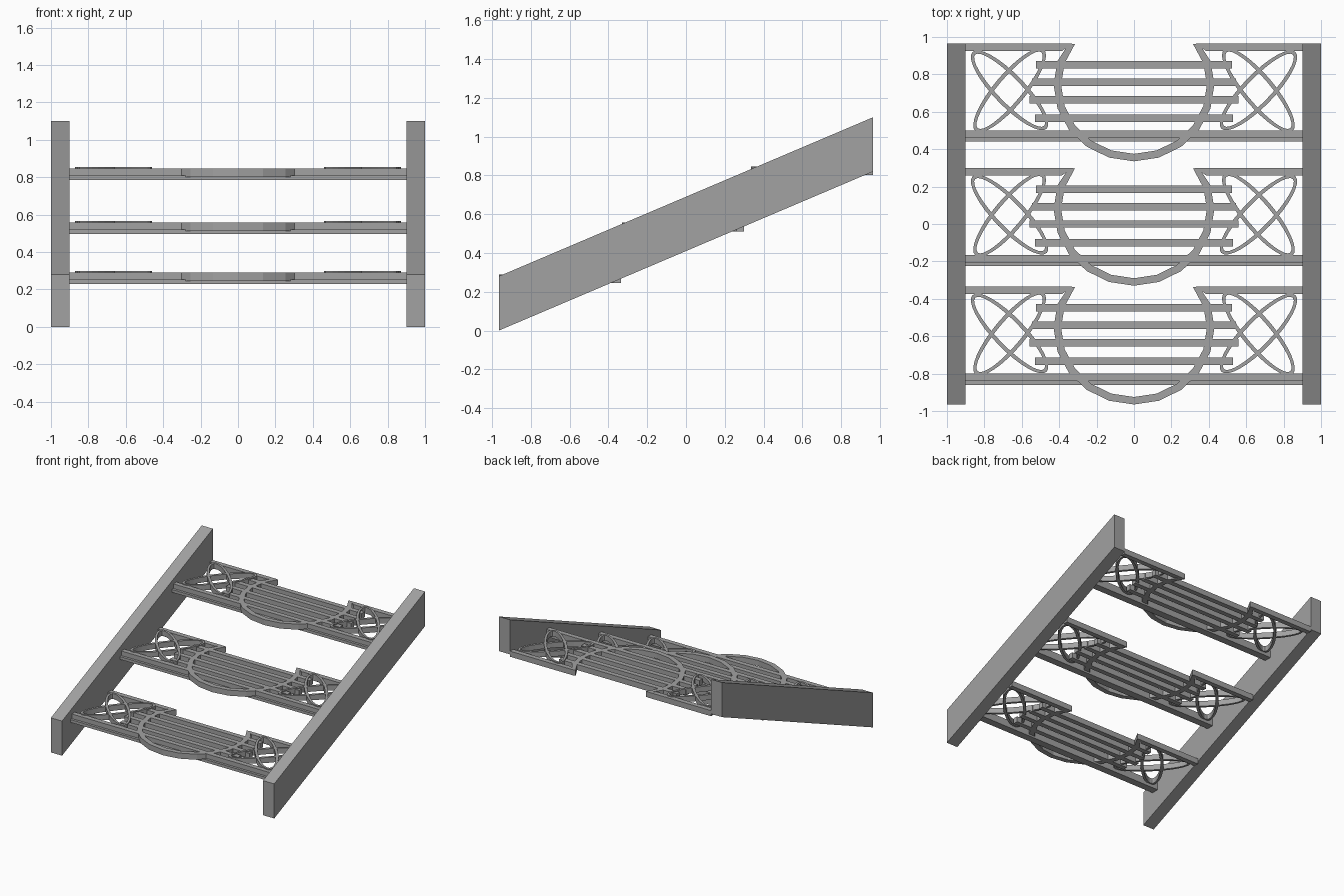
import bpy, bmesh
from math import sin, cos, radians, pi

if "Cube" in bpy.data.objects:
    bpy.data.objects.remove(bpy.data.objects["Cube"])

grey = bpy.data.materials.new("painted_grey")
grey.use_nodes = True
grey.diffuse_color = (0.36, 0.36, 0.36, 1)
grey.node_tree.nodes["Principled BSDF"].inputs["Base Color"].default_value = grey.diffuse_color


def finish(name, bm):
    bmesh.ops.recalc_face_normals(bm, faces=bm.faces)
    mesh = bpy.data.meshes.new(name)
    bm.to_mesh(mesh)
    bm.free()
    mesh.materials.append(grey)
    obj = bpy.data.objects.new(name, mesh)
    bpy.context.collection.objects.link(obj)
    return obj


def thicken(name, bm, depth, axis=2):
    """Extrude flat faces along an axis into a solid."""
    move = [0, 0, 0]
    move[axis] = depth
    new = bmesh.ops.extrude_face_region(bm, geom=bm.faces[:], use_keep_orig=True)["geom"]
    verts = [v for v in new if isinstance(v, bmesh.types.BMVert)]
    bmesh.ops.translate(bm, verts=verts, vec=move)
    return finish(name, bm)


def plate(name, outline, z0, z1):
    bm = bmesh.new()
    bm.faces.new([bm.verts.new((x, y, z0)) for x, y in outline])
    return thicken(name, bm, z1 - z0)


def bar(name, x0, x1, y0, y1, z0, z1):
    return plate(name, [(x0, y0), (x1, y0), (x1, y1), (x0, y1)], z0, z1)


def band(name, outer, inner, z0, z1, closed):
    """Flat strip between two matching paths, made solid."""
    bm = bmesh.new()
    a = [bm.verts.new((x, y, z0)) for x, y in outer]
    b = [bm.verts.new((x, y, z0)) for x, y in inner]
    n = len(a)
    for i in range(n if closed else n - 1):
        j = (i + 1) % n
        bm.faces.new((a[i], a[j], b[j], b[i]))
    return thicken(name, bm, z1 - z0)


def ellipse(cx, cy, rx, ry, turn, side):
    c, s = cos(turn), sin(turn)
    points = []
    for i in range(32):
        u, v = rx * cos(i * pi / 16), ry * sin(i * pi / 16)
        points.append((side * (cx + u * c - v * s), cy + u * s + v * c))
    return points


def tread(label, back, top):
    low = top - 0.045
    # Crossbars and the stepped front rail
    for i, (offset, half) in enumerate([(0.113, 0.525), (0.207, 0.545), (0.3, 0.56), (0.4, 0.53)]):
        y = back - offset
        bar(f"{label}_slat_{i + 1}", -half, half, y - 0.02, y + 0.02, low, top)
    bar(f"{label}_front_rail", -0.9, 0.9, back - 0.505, back - 0.465, low - 0.015, top)
    bar(f"{label}_front_lip", -0.9, 0.9, back - 0.525, back - 0.505, low - 0.015, low + 0.008)

    # Open hoop bulging past the front rail
    angles = [radians(-216 + 18 * i) for i in range(15)]
    cy = back - 0.22
    outer = [(0.43 * cos(t), min(cy + 0.41 * sin(t), back)) for t in angles]
    inner = [(0.39 * cos(t), cy + 0.37 * sin(t)) for t in angles]
    band(f"{label}_hoop", outer, inner, low, top, False)

    for side, word in ((1, "left"), (-1, "right")):
        # Back rail with its end cut to the hoop
        shape = [(0.33, back), (0.9, back), (0.9, back - 0.04), (0.385, back - 0.04)]
        plate(f"{label}_{word}_back_rail", [(side * x, y) for x, y in shape], low, top)
        # Crossed oval ornaments
        for i, turn in enumerate((radians(-46), radians(50))):
            turn = -turn
            cx, cy2 = 0.665, back - 0.25
            band(f"{label}_{word}_oval_{i + 1}",
                 ellipse(cx, cy2, 0.285, 0.085, turn, side),
                 ellipse(cx, cy2, 0.265, 0.064, turn, side),
                 top - 0.035, top + 0.008, True)


# Sloping side stringers
for side, word in ((1, "left"), (-1, "right")):
    bm = bmesh.new()
    profile = [(-0.965, 0), (0.965, 0.82), (0.965, 1.1), (-0.965, 0.28)]
    bm.faces.new([bm.verts.new((side * 0.9, y, z)) for y, z in profile])
    thicken(f"{word}_stringer", bm, side * 0.1, axis=0)

# Three treads
for label, back, top in (("lower_tread", -0.335, 0.29),
                         ("middle_tread", 0.3, 0.557),
                         ("upper_tread", 0.965, 0.846)):
    tread(label, back, top)
